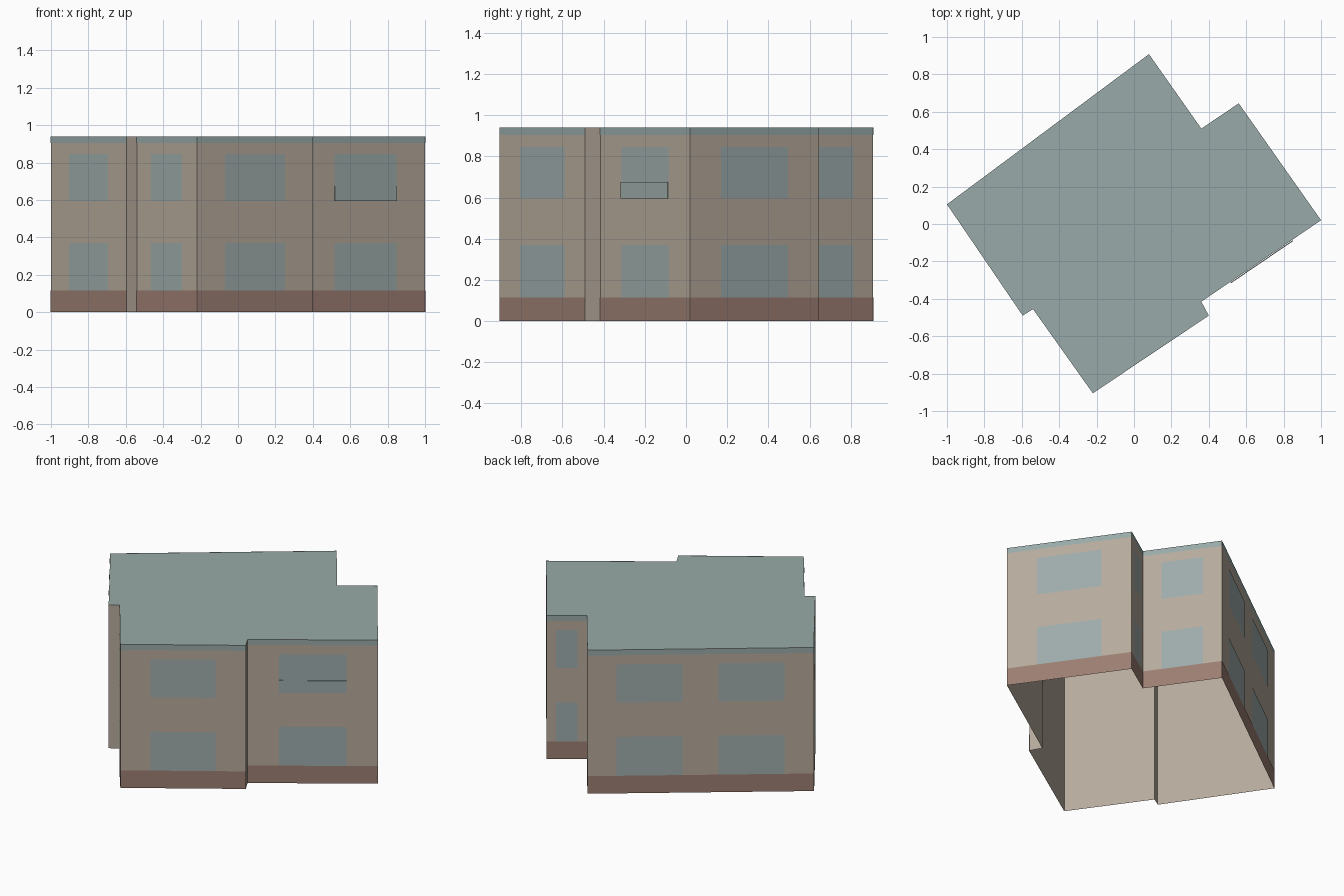
import bpy
import bmesh
from mathutils import Vector

cube = bpy.data.objects.get("Cube")
if cube:
    bpy.data.objects.remove(cube, do_unlink=True)


def material(name, rgb):
    """Flat material from display colour values."""
    lin = [((c / 255 + 0.055) / 1.055) ** 2.4 for c in rgb] + [1.0]
    mat = bpy.data.materials.new(name)
    mat.use_nodes = True
    mat.diffuse_color = lin
    mat.node_tree.nodes["Principled BSDF"].inputs["Base Color"].default_value = lin
    return mat


BEIGE = material("beige_render", (182, 170, 156))
BRICK = material("red_brown_plinth", (156, 126, 114))
ROOF = material("roof_grey_green", (152, 170, 168))
GLASS = material("window_grey_green", (158, 172, 171))

HEIGHT = 0.94
PLINTH = 0.115
EAVES = 0.905
FLOORS = ((PLINTH, 0.37), (0.595, 0.845))
ONE = ((0.24, 0.76),)
TWO = ((0.13, 0.42), (0.58, 0.87))

# Footprint corners anticlockwise, each with the windows of the wall that follows;
# None marks a plain return wall
PLAN = [
    ((-1.0, 0.105), ONE),
    ((-0.595, -0.49), None),
    ((-0.54, -0.455), ONE),
    ((-0.22, -0.905), ONE),
    ((0.40, -0.49), None),
    ((0.36, -0.415), ONE),
    ((1.0, 0.02), ONE),
    ((0.56, 0.645), ONE),
    ((0.36, 0.51), ONE),
    ((0.08, 0.908), TWO),
]


def finish(bm, name, *mats):
    mesh = bpy.data.meshes.new(name)
    bm.to_mesh(mesh)
    bm.free()
    for m in mats:
        mesh.materials.append(m)
    obj = bpy.data.objects.new(name, mesh)
    bpy.context.collection.objects.link(obj)
    return obj


def panel(bm, a, b, span, z0, z1, offset):
    """Upright rectangle lying just outside the wall from a to b."""
    a, b = Vector((*a, 0)), Vector((*b, 0))
    out = (b - a).cross(Vector((0, 0, 1))).normalized() * offset
    p, q = a.lerp(b, span[0]) + out, a.lerp(b, span[1]) + out
    low, high = Vector((0, 0, z0)), Vector((0, 0, z1))
    return bm.faces.new([bm.verts.new(v) for v in (p + low, q + low, q + high, p + high)])


# Hollow shell: walls open at the bottom, flat roof on top
bm = bmesh.new()
lower = [bm.verts.new((*p, 0)) for p, _ in PLAN]
upper = [bm.verts.new((*p, HEIGHT)) for p, _ in PLAN]
for i in range(len(PLAN)):
    j = (i + 1) % len(PLAN)
    bm.faces.new((lower[i], lower[j], upper[j], upper[i]))
roof = bm.faces.new(upper)
roof.material_index = 1
finish(bm, "building_shell", BEIGE, ROOF)

# Plinth, eaves band and windows on every main wall
plinth, eaves, windows = bmesh.new(), bmesh.new(), bmesh.new()
for i, (a, bays) in enumerate(PLAN):
    if bays is None:
        continue
    b = PLAN[(i + 1) % len(PLAN)][0]
    panel(plinth, a, b, (0, 1), 0, PLINTH, 0.002)
    panel(eaves, a, b, (0, 1), EAVES, HEIGHT, 0.002)
    for bay in bays:
        for z0, z1 in FLOORS:
            panel(windows, a, b, bay, z0, z1, 0.002)
finish(plinth, "plinth", BRICK)
finish(eaves, "eaves_band", ROOF)
finish(windows, "windows", GLASS)

# Low guard in front of one upper window
bm = bmesh.new()
panel(bm, PLAN[5][0], PLAN[6][0], ONE[0], 0.595, 0.675, 0.008)
guard = finish(bm, "window_guard", GLASS)
solid = guard.modifiers.new("thickness", "SOLIDIFY")
solid.thickness = 0.005
